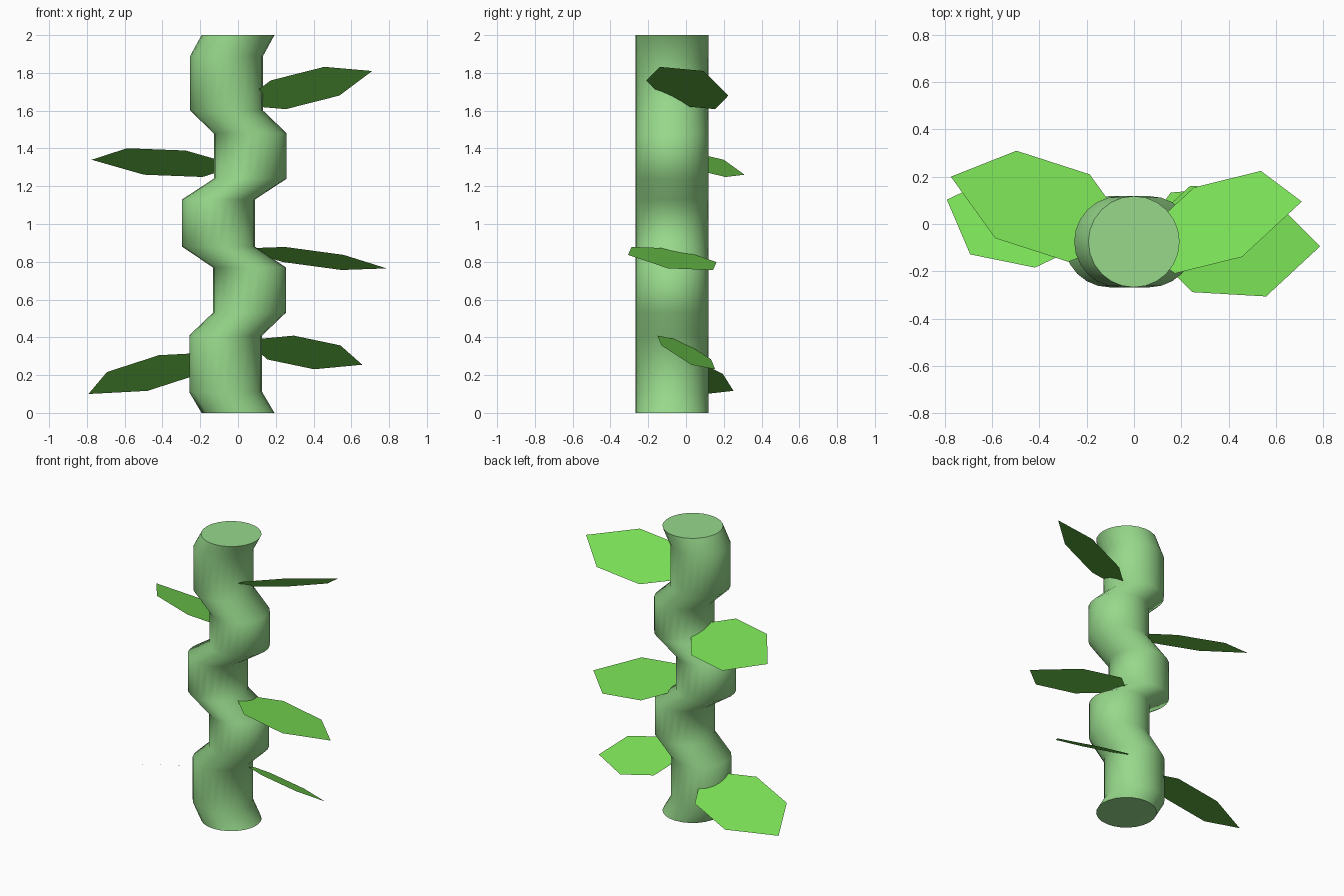
import bpy, bmesh, math
from mathutils import Vector

if "Cube" in bpy.data.objects:
    bpy.data.objects.remove(bpy.data.objects["Cube"])


def material(name, color):
    m = bpy.data.materials.new(name)
    m.diffuse_color = color
    m.use_nodes = True
    m.node_tree.nodes["Principled BSDF"].inputs["Base Color"].default_value = m.diffuse_color
    return m


def finish(name, bm, mat):
    me = bpy.data.meshes.new(name)
    bm.to_mesh(me)
    bm.free()
    me.materials.append(mat)
    ob = bpy.data.objects.new(name, me)
    bpy.context.collection.objects.link(ob)
    return ob


stalk_green = material("stalk_green", (0.31, 0.69, 0.26, 1))
leaf_green = material("leaf_green", (0.19, 0.72, 0.09, 1))

# Stalk: round sections (x shift, height) joined into a zigzag tube
SIDES, RADIUS, Y = 24, 0.193, -0.075
SECTIONS = [(0, 0), (-0.065, 0.11), (-0.065, 0.41), (0.06, 0.53), (0.06, 0.77),
            (-0.103, 0.88), (-0.103, 1.13), (0.065, 1.24), (0.065, 1.48),
            (-0.06, 1.6), (-0.06, 1.89), (0, 2)]
bm = bmesh.new()
rings = []
for x, z in SECTIONS:
    rings.append([bm.verts.new((x + RADIUS * math.cos(a), Y + RADIUS * math.sin(a), z))
                  for a in (math.tau * i / SIDES for i in range(SIDES))])
for low, high in zip(rings, rings[1:]):
    for i in range(SIDES):
        j = (i + 1) % SIDES
        bm.faces.new((low[i], low[j], high[j], high[i]))
bm.faces.new(rings[0][::-1])
bm.faces.new(rings[-1])
stalk = finish("stalk", bm, stalk_green)
bpy.context.view_layer.objects.active = stalk
stalk.select_set(True)
bpy.ops.object.shade_smooth_by_angle(angle=math.radians(60))


# Leaves: flat hexagons given by base, tip and half-width vector
def leaf(name, base, tip, side):
    base, tip, side = Vector(base), Vector(tip), Vector(side)
    near, far = base.lerp(tip, 0.3), base.lerp(tip, 0.7)
    bm = bmesh.new()
    face = bm.faces.new([bm.verts.new(p) for p in
                         (base, near - side, far - side, tip, far + side, near + side)])
    face.normal_update()
    if face.normal.z < 0:
        face.normal_flip()
    finish(name, bm, leaf_green)


leaf("leaf_top_right", (0, -0.08, 1.63), (0.71, 0.095, 1.81), (0.04, 0.182, -0.076))
leaf("leaf_upper_left", (0, -0.05, 1.31), (-0.775, 0.2, 1.34), (0.045, 0.185, -0.07))
leaf("leaf_middle_right", (0.01, -0.05, 0.87), (0.787, -0.095, 0.765), (-0.005, 0.225, -0.04))
leaf("leaf_lower_right", (0.04, -0.025, 0.385), (0.658, 0.028, 0.255), (-0.07, 0.142, -0.063))
leaf("leaf_lower_left", (-0.106, -0.036, 0.322), (-0.792, 0.103, 0.1), (0.107, 0.19, -0.05))
